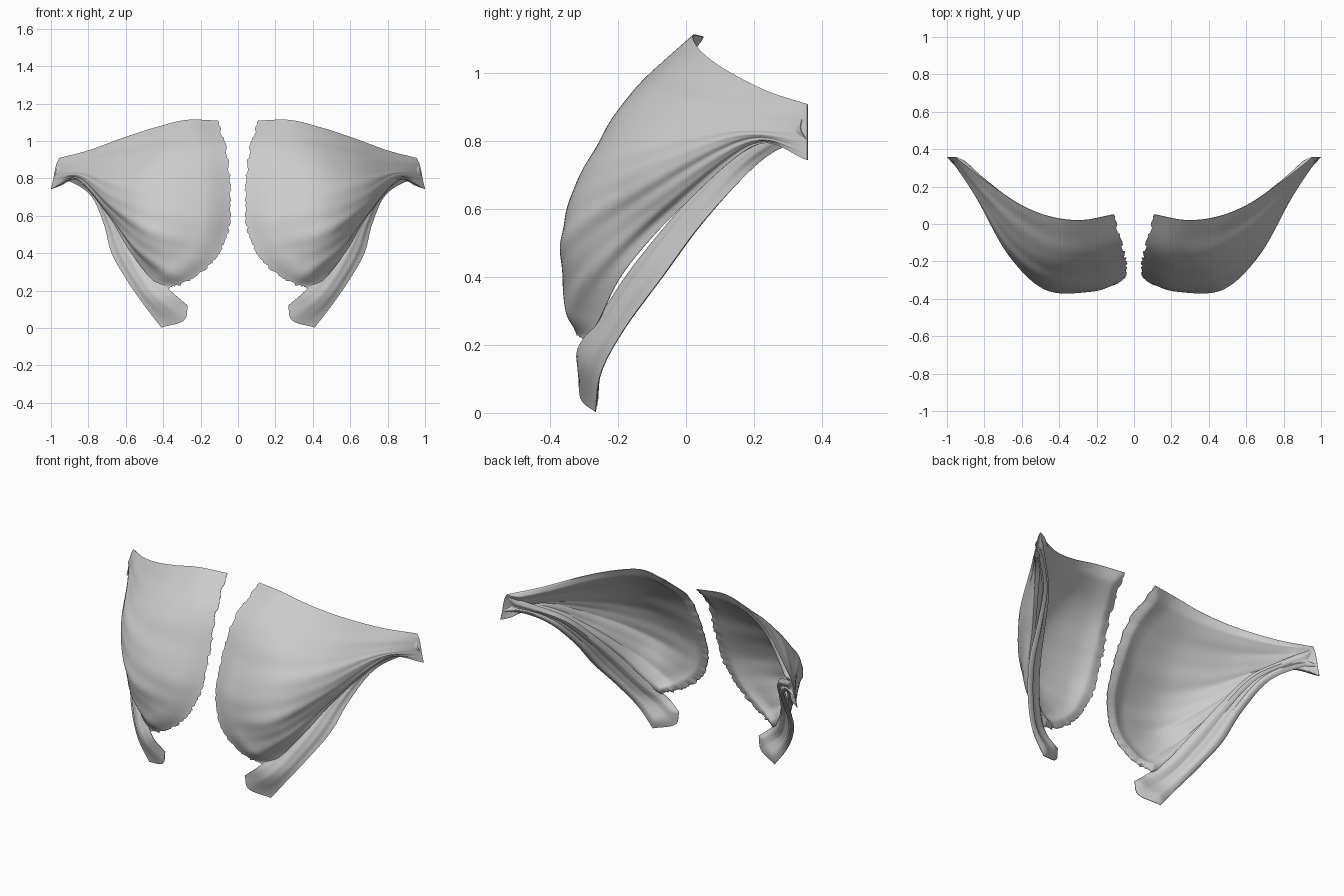
import bpy, math, random
from mathutils import Vector

if "Cube" in bpy.data.objects:
    bpy.data.objects.remove(bpy.data.objects["Cube"])

random.seed(4)


def spline(pts, t):
    """Catmull-Rom point at t in 0..1 through a list of vectors."""
    n = len(pts) - 1
    f = min(max(t, 0), 1) * n
    i = min(int(f), n - 1)
    f -= i
    b, c = pts[i], pts[i + 1]
    a = pts[i - 1] if i > 0 else b * 2 - c
    d = pts[i + 2] if i + 2 <= n else c * 2 - b
    return 0.5 * (2 * b + (c - a) * f + (2 * a - 5 * b + 4 * c - d) * f * f
                  + (3 * b - a - 3 * c + d) * f ** 3)


def loft(rails, nv, nu):
    """Grid of points: along each rail (u), then across the rails (v)."""
    rails = [[Vector(p) for p in r] for r in rails]
    cols = [[spline(r, j / nu) for r in rails] for j in range(nu + 1)]
    return [[spline(cols[j], i / nv) for j in range(nu + 1)] for i in range(nv + 1)]


def ripple(grid, height):
    """Push the grid along its normals by height(v, u)."""
    nv, nu = len(grid) - 1, len(grid[0]) - 1
    out = []
    for i in range(nv + 1):
        row = []
        for j in range(nu + 1):
            dv = grid[min(i + 1, nv)][j] - grid[max(i - 1, 0)][j]
            du = grid[i][min(j + 1, nu)] - grid[i][max(j - 1, 0)]
            row.append(grid[i][j] + dv.cross(du).normalized() * height(i / nv, j / nu))
        out.append(row)
    return out


def make_sheet(name, grid, thickness, taper):
    """Mesh the grid, thicken it inwards (thin at the rim) and mirror it."""
    h, w = len(grid), len(grid[0])
    faces = [(i * w + j, (i + 1) * w + j, (i + 1) * w + j + 1, i * w + j + 1)
             for i in range(h - 1) for j in range(w - 1)]
    me = bpy.data.meshes.new(name)
    me.from_pydata([p for r in grid for p in r], [], faces)
    ob = bpy.data.objects.new(name, me)
    bpy.context.collection.objects.link(ob)
    group = ob.vertex_groups.new(name="body")
    for i in range(h):
        for j in range(w):
            rim = min(i, j, h - 1 - i, w - 1 - j) / taper
            group.add([i * w + j], min(1, .12 + rim), 'REPLACE')
    sol = ob.modifiers.new("thickness", 'SOLIDIFY')
    sol.thickness, sol.offset = thickness, -1
    sol.vertex_group = "body"
    mir = ob.modifiers.new("mirror", 'MIRROR')
    mir.use_mirror_merge = False
    bpy.ops.object.select_all(action='DESELECT')
    ob.select_set(True)
    bpy.context.view_layer.objects.active = ob
    bpy.ops.object.convert(target='MESH')
    bpy.ops.object.shade_smooth_by_angle(angle=math.radians(50))
    return ob


# Fan-shaped chest muscle: fibre lines from the middle border to the arm end
fibres = [
    [(.11, .05, 1.11), (.28, .02, 1.112), (.45, .04, 1.07), (.62, .11, 1.015), (.80, .235, .95), (.955, .357, .91)],
    [(.06, -.12, .95), (.22, -.155, .95), (.42, -.13, .95), (.62, -.01, .93), (.80, .165, .90), (.97, .357, .88)],
    [(.04, -.21, .75), (.20, -.265, .76), (.44, -.255, .79), (.64, -.12, .82), (.82, .13, .845), (.98, .357, .84)],
    [(.045, -.28, .55), (.20, -.345, .57), (.46, -.33, .63), (.67, -.16, .72), (.84, .135, .82), (.985, .357, .81)],
    [(.12, -.33, .37), (.25, -.362, .42), (.48, -.345, .50), (.675, -.15, .64), (.85, .16, .805), (.99, .357, .785)],
    [(.27, -.33, .25), (.37, -.35, .31), (.535, -.28, .43), (.69, -.08, .61), (.857, .185, .795), (.995, .357, .765)],
    [(.38, -.30, .21), (.47, -.26, .27), (.585, -.18, .42), (.69, -.02, .60), (.86, .205, .79), (1.0, .357, .745)],
]
fan = loft(fibres, 90, 60)


def fibre_height(v, u):
    fade = math.sin(math.pi * u) ** 1.3
    wave = math.sin(30 * v + 3 * u) + .5 * math.sin(53 * v + 1.3 - 4 * u)
    return .0035 * fade * wave * (.4 + .6 * v)


fan = ripple(fan, fibre_height)
# Ragged middle border
for row in fan:
    step = (row[1] - row[0]).normalized() * random.uniform(-.006, .009)
    for j in range(4):
        row[j] = row[j] + step * (1 - j / 4)
make_sheet("chest_muscle_fan", fan, .028, 4)

# Lower strap: twists from the top of the arm end, behind the fan, to the belly
back_edge = [(.985, .357, .80), (.88, .27, .775), (.78, .175, .70), (.715, .04, .55),
             (.675, -.07, .40), (.59, -.18, .25), (.50, -.25, .12), (.41, -.268, .003)]
front_edge = [(.95, .352, .895), (.84, .25, .835), (.71, .12, .745), (.62, -.02, .60),
              (.53, -.16, .43), (.44, -.26, .28), (.35, -.32, .19), (.268, -.318, .12)]
middle = [(Vector(a) + Vector(b)) / 2 + Vector((.006, -.018, -.006))
          for a, b in zip(back_edge, front_edge)]
middle[-1] = Vector((.29, -.31, .04))
strap = loft([back_edge, middle, front_edge], 18, 60)
strap = ripple(strap, lambda v, u: .0015 * math.sin(22 * v + 2 * u) * math.sin(math.pi * u))
make_sheet("lower_strap", strap, .024, 3)
